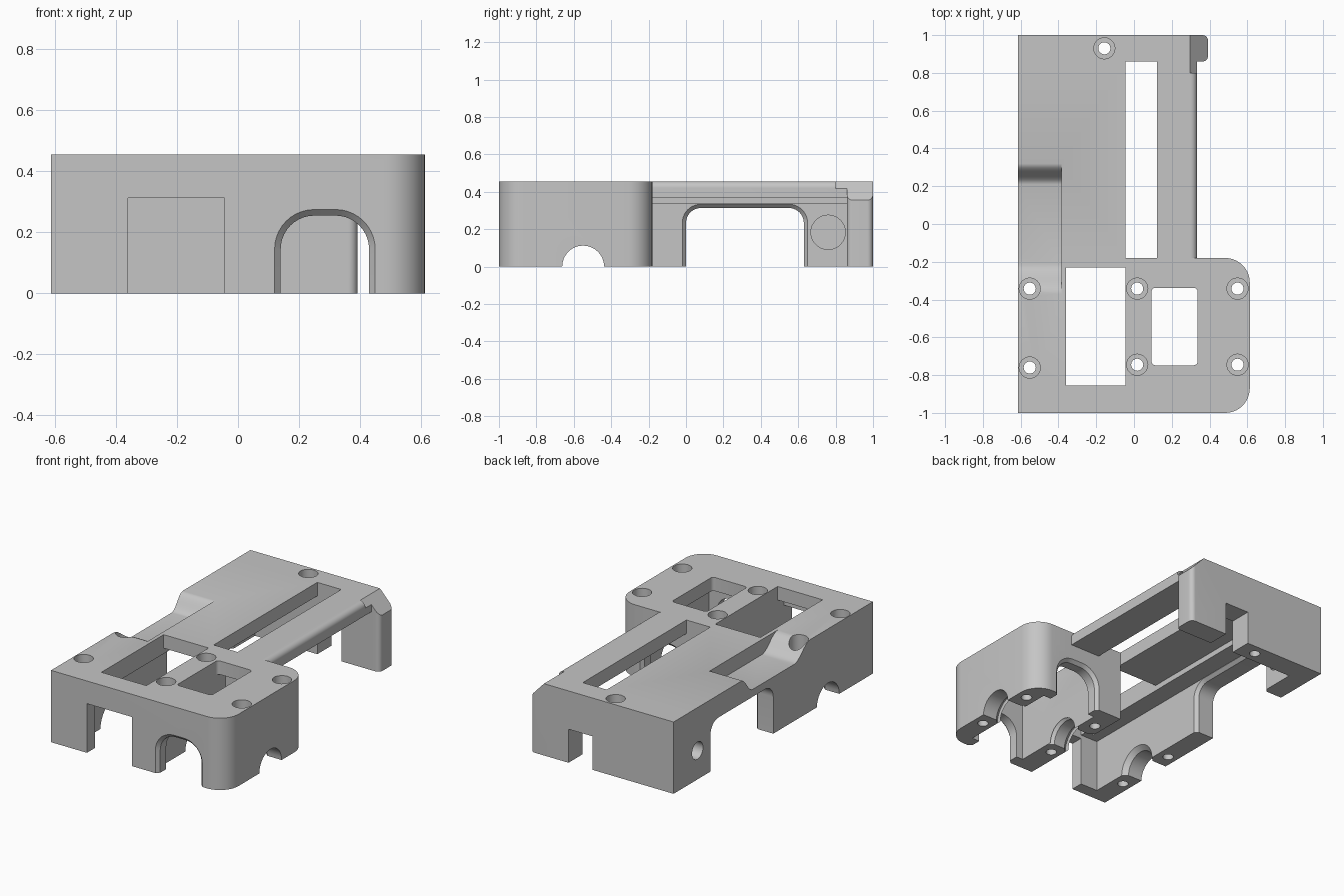
import bpy, bmesh, math

cube = bpy.data.objects.get("Cube")
if cube:
    bpy.data.objects.remove(cube, do_unlink=True)

H = 0.456          # overall height
W = 0.613          # half width
WALL = W - 0.13    # inner face of the outer walls

grey = bpy.data.materials.new("plain_grey")
grey.use_nodes = True
grey.diffuse_color = (0.56, 0.56, 0.56, 1)
grey.node_tree.nodes["Principled BSDF"].inputs["Base Color"].default_value = (0.56, 0.56, 0.56, 1)


def prism(name, pts, axis, lo, hi, end=None):
    """Solid between an outline at lo and an outline (same or other) at hi."""
    place = {"X": lambda u, v, d: (d, u, v),
             "Y": lambda u, v, d: (u, d, v),
             "Z": lambda u, v, d: (u, v, d)}[axis]
    bm = bmesh.new()
    a = [bm.verts.new(place(u, v, lo)) for u, v in pts]
    b = [bm.verts.new(place(u, v, hi)) for u, v in (end or pts)]
    bm.faces.new(a)
    bm.faces.new(b)
    n = len(a)
    for i in range(n):
        j = (i + 1) % n
        bm.faces.new((a[i], a[j], b[j], b[i]))
    bmesh.ops.recalc_face_normals(bm, faces=bm.faces)
    me = bpy.data.meshes.new(name)
    bm.to_mesh(me)
    bm.free()
    me.materials.append(grey)
    ob = bpy.data.objects.new(name, me)
    bpy.context.scene.collection.objects.link(ob)
    return ob


def rect(u0, u1, v0, v1, radii=(0, 0, 0, 0), steps=10):
    """Rectangle with a radius per corner, from lower left, anticlockwise."""
    pts = []
    corners = ((u0, v0, 1, 1), (u1, v0, -1, 1), (u1, v1, -1, -1), (u0, v1, 1, -1))
    for k, ((u, v, su, sv), r) in enumerate(zip(corners, radii)):
        if r == 0:
            pts.append((u, v))
            continue
        for i in range(steps + 1):
            t = math.pi * (1 + k / 2) + math.pi / 2 * i / steps
            pts.append((u + su * r + r * math.cos(t), v + sv * r + r * math.sin(t)))
    return pts


def circle(u, v, r, n=32):
    return [(u + r * math.cos(math.tau * i / n), v + r * math.sin(math.tau * i / n))
            for i in range(n)]


def combine(body, tool, operation):
    mod = body.modifiers.new("shape", "BOOLEAN")
    mod.operation = operation
    mod.solver = "EXACT"
    mod.object = tool
    bpy.context.view_layer.objects.active = body
    bpy.ops.object.modifier_apply(modifier=mod.name)
    bpy.data.objects.remove(tool, do_unlink=True)


def cut(pts, axis, lo, hi, end=None):
    combine(housing, prism("cutter", pts, axis, lo, hi, end), "DIFFERENCE")


# Front block with rounded corners on one side
housing = prism("housing", rect(-W, W, -1, -0.18, (0, 0.13, 0.13, 0)), "Z", 0, H)

# Rear body with a rounded long edge
rear = rect(-W, 0.334, 0, H, (0, 0, 0.035, 0))
combine(housing, prism("rear_body", rear, "Y", -0.22, 0.93), "UNION")

# Back wall: rounded end post, sloped shoulder
post = prism("end_post", rect(-W, 0.392, 0.86, 1, (0, 0.03, 0.03, 0)), "Z", 0, H)
combine(housing, post, "UNION")
cut([(0.297, H), (0.45, H + 0.05), (0.45, 0.29), (0.392, 0.355)], "Y", 0.8, 1.1)

# Rear cavity and the slot above it
cut(rect(-0.36, 0.7, -0.18, 0.86), "Z", -0.1, 0.37)
cut(rect(-0.045, 0.123, -0.18, 0.86), "Z", 0.3, 0.6)

# Well behind a thin front wall, widened to a thin outer wall along the side
cut(rect(-0.361, -0.045, -0.92, -0.17), "Z", -0.1, 0.37)
cut(rect(-WALL, -0.35, -0.92, 0.86), "Z", -0.1, 0.335)
cut(rect(-0.361, -0.045, -0.1, 0.312), "Y", -1.1, -0.8)

# Pocket on the rounded side
cut(rect(0.093, WALL, -0.92, -0.26), "Z", -0.1, 0.37)

# The two top windows
cut(rect(-0.361, -0.045, -0.855, -0.23), "Z", 0.2, 0.6)
cut(rect(0.093, 0.337, -0.748, -0.338, (0.02,) * 4, 4), "Z", 0.2, 0.6)

# Arched tunnel with chamfered mouths
inner = rect(0.14, 0.43, -0.1, 0.255, (0, 0, 0.11, 0.11))
outer = rect(0.12, 0.45, -0.1, 0.275, (0, 0, 0.13, 0.13))
cut(inner, "Y", -1.1, -0.1)
cut(outer, "Y", -1.0, -0.98, inner)
cut(inner, "Y", -0.2, -0.18, outer)

# Side opening, chamfered on the inside
inner = rect(0.0, 0.63, -0.1, 0.313, (0, 0, 0.08, 0.08))
outer = rect(-0.02, 0.65, -0.1, 0.333, (0, 0, 0.1, 0.1))
cut(inner, "X", -0.7, -0.4)
cut(inner, "X", -WALL - 0.02, -WALL, outer)

# Notch under the back wall
cut(rect(-0.045, 0.125, -0.1, 0.213), "Y", 0.8, 1.1)


# Trough in the top with eased ends
def ease(y0, z0, y1, z1, n=10):
    return [(y0 + (y1 - y0) * i / n,
             z0 + (z1 - z0) * (1 - math.cos(math.pi * i / n)) / 2) for i in range(n + 1)]


trough = ease(-0.37, H, -0.21, 0.36) + ease(0.21, 0.36, 0.32, H) + [(0.32, 0.6), (-0.37, 0.6)]
cut(trough, "X", -0.7, -0.385)

# Shaft bore along the bottom, eased where it meets the wells
wide, narrow = circle(-0.55, 0, 0.14), circle(-0.55, 0, 0.112)
cut(narrow, "X", -0.7, 0.7)
for x in (-WALL, 0.093):
    cut(narrow, "X", x - 0.03, x, wide)
for x in (-0.045, WALL):
    cut(wide, "X", x, x + 0.03, narrow)

# Side hole with counterbore
cut(circle(0.76, 0.183, 0.055), "X", -0.7, -0.4)
cut(circle(0.76, 0.183, 0.092), "X", -WALL - 0.05, -0.4)

# Counterbored screw holes
for x, y in ((-0.552, -0.342), (-0.552, -0.76), (0.017, -0.342), (0.017, -0.745),
             (0.548, -0.342), (0.548, -0.745), (-0.157, 0.93)):
    cut(circle(x, y, 0.032, 24), "Z", -0.1, 0.6)
    cut(circle(x, y, 0.056, 24), "Z", H - (0.12 if x < -0.5 and y > -0.5 else 0.06), 0.6)

# Smooth curved areas, keep edges crisp
bpy.ops.object.select_all(action="DESELECT")
housing.select_set(True)
bpy.context.view_layer.objects.active = housing
bpy.ops.object.shade_smooth_by_angle(angle=math.radians(30))
